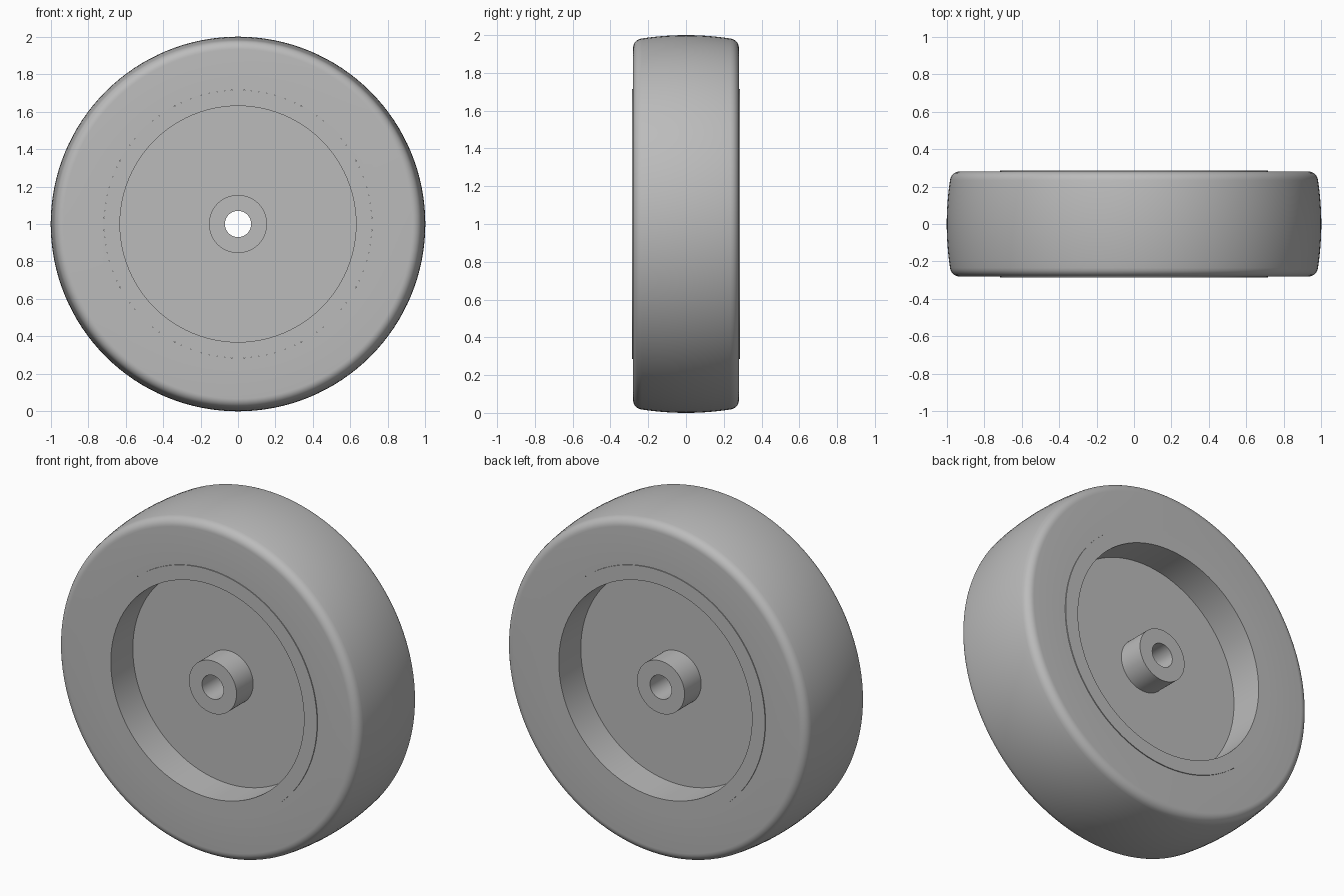
import bpy
import bmesh
from math import sin, cos, pi, radians

cube = bpy.data.objects.get("Cube")
if cube:
    bpy.data.objects.remove(cube)

HUB_HEIGHT = 1.0

grey = bpy.data.materials.new("plain grey")
grey.use_nodes = True
grey.diffuse_color = (0.5, 0.5, 0.5, 1)
grey.node_tree.nodes["Principled BSDF"].inputs["Base Color"].default_value = grey.diffuse_color


def lathe(name, half_profile, segments):
    """Spin a closed (radius, y) section, mirrored in y, around the axle."""
    section = half_profile + [(r, -y) for r, y in reversed(half_profile) if y]
    bm = bmesh.new()
    rings = []
    for i in range(segments):
        a = 2 * pi * i / segments
        rings.append([bm.verts.new((r * sin(a), y, r * cos(a))) for r, y in section])
    count = len(section)
    for i, ring in enumerate(rings):
        following = rings[(i + 1) % segments]
        for j in range(count):
            k = (j + 1) % count
            bm.faces.new((ring[j], ring[k], following[k], following[j]))
    bmesh.ops.recalc_face_normals(bm, faces=bm.faces)
    mesh = bpy.data.meshes.new(name)
    bm.to_mesh(mesh)
    bm.free()
    mesh.materials.append(grey)
    obj = bpy.data.objects.new(name, mesh)
    obj.location.z = HUB_HEIGHT
    bpy.context.collection.objects.link(obj)
    bpy.ops.object.select_all(action="DESELECT")
    obj.select_set(True)
    bpy.context.view_layer.objects.active = obj
    bpy.ops.object.shade_smooth_by_angle(angle=radians(35))
    return obj


# Tyre: gently crowned tread, rounded shoulder, flat sidewall
crown = [(1 - 0.018 * (i / 6) ** 2, 0.235 * i / 6) for i in range(7)]
shoulder = [(0.932 + 0.05 * cos(a), 0.23 + 0.05 * sin(a))
            for a in (radians(10 + 80 * i / 7) for i in range(8))]
lathe("tyre", crown + shoulder + [(0.715, 0.28)], 128)

# Wheel core: rim band, recessed web disc and bored hub in one section
core = [(0.715, 0.285), (0.63, 0.285), (0.63, 0.08),
        (0.155, 0.08), (0.155, 0.235), (0.07, 0.235)]
lathe("wheel_core", core, 96)
